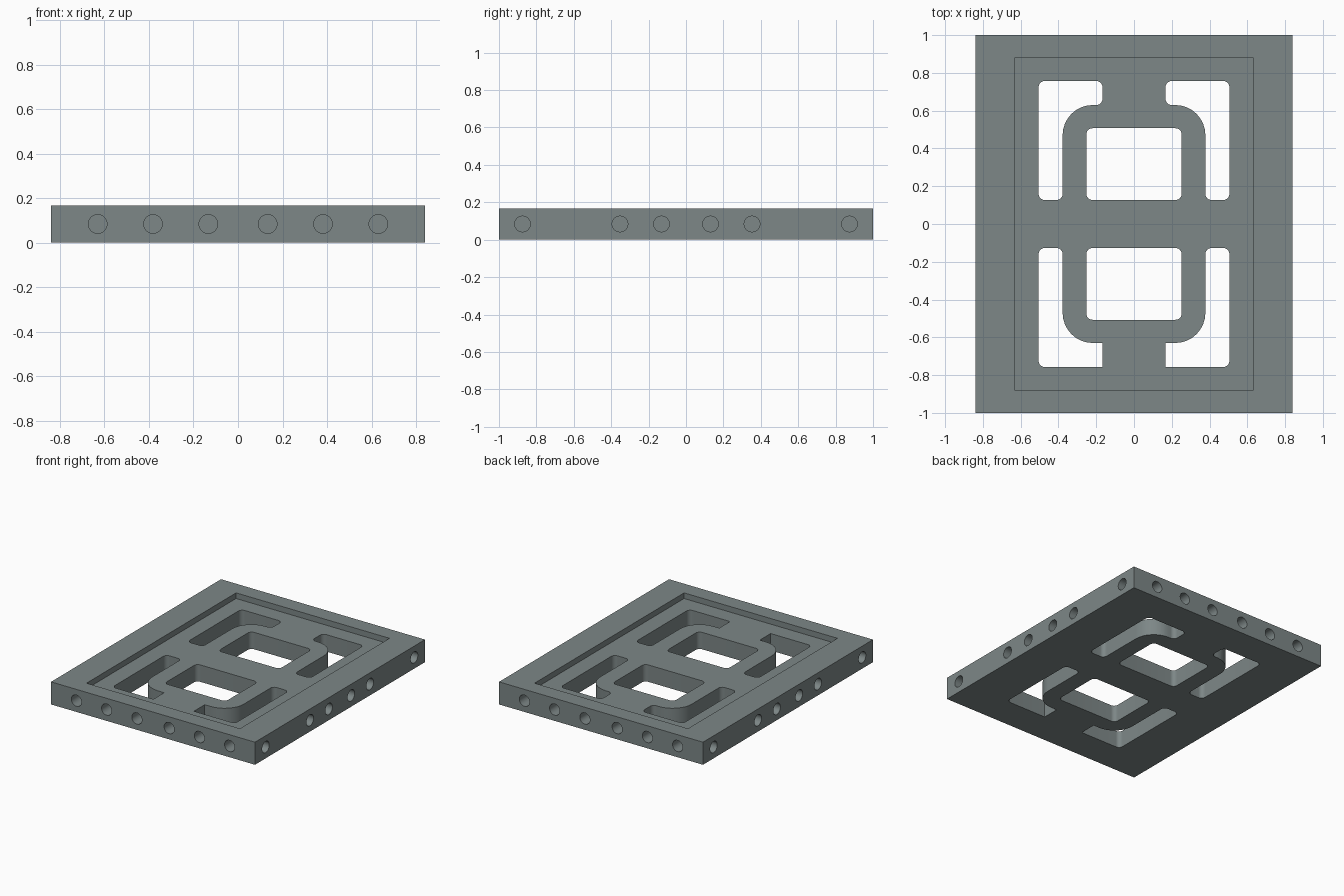
import bpy, bmesh, math
from mathutils import Vector, Matrix

if "Cube" in bpy.data.objects:
    bpy.data.objects.remove(bpy.data.objects["Cube"])

W, L, H = 0.84, 1.0, 0.168      # half width, half length, thickness
FLOOR = H - 0.042               # height of the recessed floor

grey = bpy.data.materials.new("slate grey")
grey.diffuse_color = (0.205, 0.242, 0.242, 1)
grey.use_nodes = True
grey.node_tree.nodes["Principled BSDF"].inputs["Base Color"].default_value = grey.diffuse_color


def to_object(bm, name):
    bmesh.ops.recalc_face_normals(bm, faces=bm.faces[:])
    me = bpy.data.meshes.new(name)
    bm.to_mesh(me)
    bm.free()
    me.materials.append(grey)
    ob = bpy.data.objects.new(name, me)
    bpy.context.collection.objects.link(ob)
    return ob


def rounded(corners, steps=8):
    """Outline from (x, y, radius) corners, each filleted."""
    out, n = [], len(corners)
    for i, (x, y, r) in enumerate(corners):
        p = Vector((x, y))
        if r == 0:
            out.append(p)
            continue
        a = (Vector(corners[i - 1][:2]) - p).normalized()
        b = (Vector(corners[(i + 1) % n][:2]) - p).normalized()
        centre = p + (a + b) * r    # all corners are right angles
        for k in range(steps + 1):
            t = k / steps * math.pi / 2
            out.append(centre - b * r * math.cos(t) - a * r * math.sin(t))
    return out


def add_prism(bm, outline, z0, z1):
    face = bm.faces.new([bm.verts.new((p.x, p.y, z0)) for p in outline])
    res = bmesh.ops.extrude_face_region(bm, geom=[face])
    verts = [v for v in res["geom"] if isinstance(v, bmesh.types.BMVert)]
    bmesh.ops.translate(bm, verts=verts, vec=(0, 0, z1 - z0))


def rect(x, y0, y1, r):
    return rounded([(-x, y0, r), (x, y0, r), (x, y1, r), (-x, y1, r)])


def cut(target, cutter):
    mod = target.modifiers.new(cutter.name, 'BOOLEAN')
    mod.operation = 'DIFFERENCE'
    mod.solver = 'EXACT'
    mod.object = cutter
    cutter.hide_render = True
    bpy.context.view_layer.objects.active = target
    bpy.ops.object.modifier_apply(modifier=mod.name)
    bpy.data.objects.remove(cutter)


# Solid slab
bm = bmesh.new()
add_prism(bm, rect(W, -L, L, 0), 0, H)
frame = to_object(bm, "panel_frame")

# Shallow rectangular recess in the top
bm = bmesh.new()
add_prism(bm, rect(0.632, -0.88, 0.88, 0), FLOOR, H + 0.1)
cut(frame, to_object(bm, "recess_cutter"))

# Two windows and four L-shaped slots around the ring
bm = bmesh.new()
R = 0.032
for sy in (1, -1):
    add_prism(bm, rect(0.252, sy * 0.127, sy * 0.507, R), -0.1, H + 0.1)
    tip = R if sy > 0 else 0        # lower slot tips are square
    for sx in (1, -1):
        slot = [(0.505, 0.757, R), (0.167, 0.757, tip), (0.167, 0.63, tip),
                (0.378, 0.63, 0.16), (0.378, 0.127, R), (0.505, 0.127, R)]
        add_prism(bm, rounded([(sx * x, sy * y, r) for x, y, r in slot]),
                  -0.1, H + 0.1)
cut(frame, to_object(bm, "opening_cutter"))

# Blind round holes along all four edges
bm = bmesh.new()
DEPTH = 0.125


def add_hole(x, y, axis):
    m = Matrix.Translation((x, y, H / 2)) @ Matrix.Rotation(math.pi / 2, 4, axis)
    bmesh.ops.create_cone(bm, cap_ends=True, segments=32, radius1=0.042,
                          radius2=0.042, depth=2 * DEPTH, matrix=m)


for side in (1, -1):
    for s in (1, -1):
        for x in (0.133, 0.382, 0.631):
            add_hole(s * x, side * L, 'X')
        for y in (0.131, 0.353, 0.874):
            add_hole(side * W, s * y, 'Y')
cut(frame, to_object(bm, "edge_hole_cutter"))

# Smooth the fillets and bores, keep the edges crisp
for o in bpy.context.selected_objects:
    o.select_set(False)
frame.select_set(True)
bpy.context.view_layer.objects.active = frame
bpy.ops.object.shade_smooth_by_angle(angle=math.radians(30))
